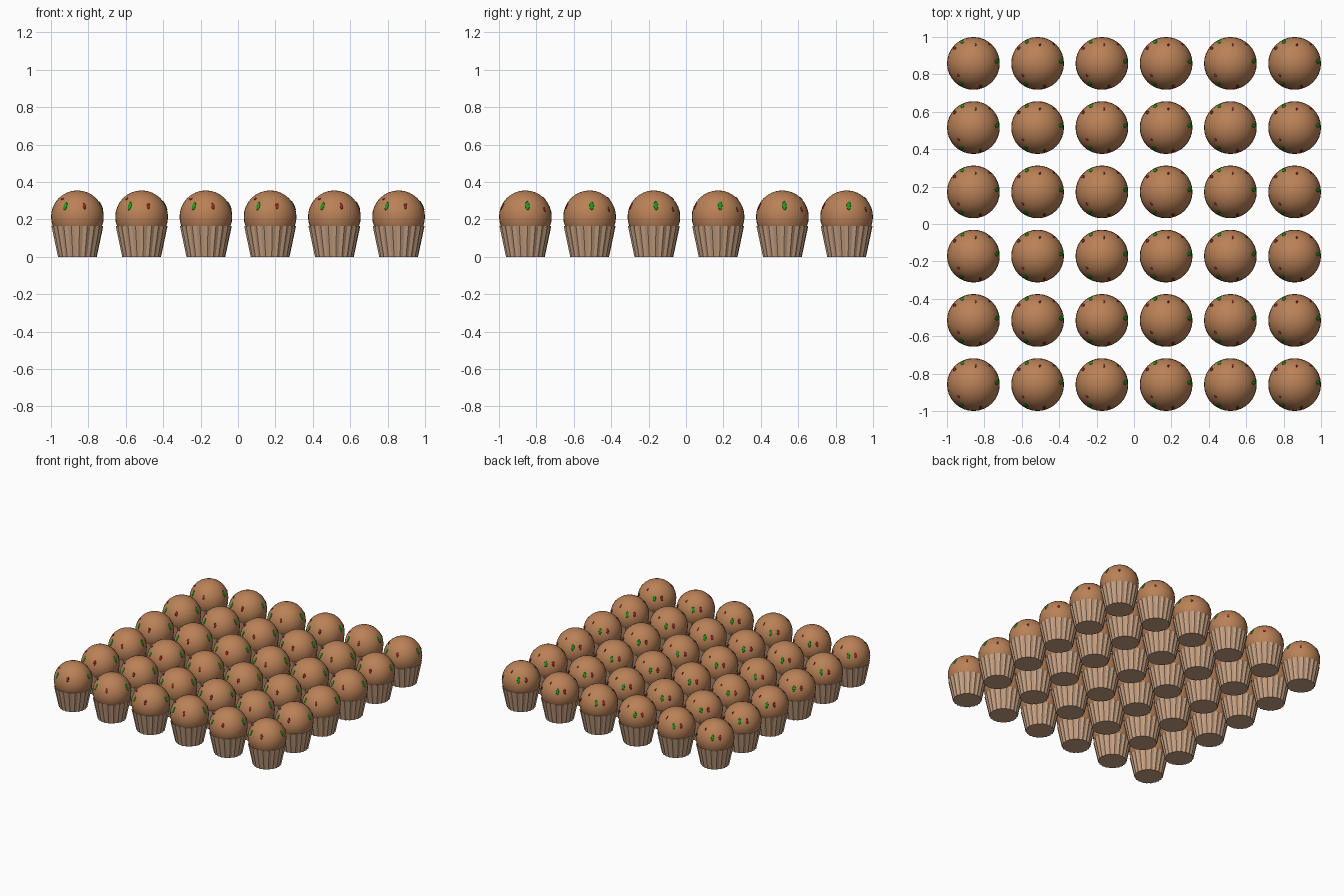
import bpy, bmesh, math
from mathutils import Matrix, Vector

cube = bpy.data.objects.get("Cube")
if cube:
    bpy.data.objects.remove(cube)


def material(name, color):
    m = bpy.data.materials.new(name)
    m.use_nodes = True
    m.diffuse_color = (*color, 1)
    m.node_tree.nodes["Principled BSDF"].inputs["Base Color"].default_value = (*color, 1)
    return m


cake = material("baked cake", (0.49, 0.22, 0.095))
paper = material("paper cup", (0.56, 0.35, 0.22))
red = material("red sprinkle", (0.32, 0.02, 0.015))
green = material("green sprinkle", (0.01, 0.32, 0.01))

PITCH, COUNT = 0.3435, 6
RADIUS, DOME_Z, CUP_TOP = 0.141, 0.214, 0.165


def to_mesh(bm, name, *mats):
    bmesh.ops.recalc_face_normals(bm, faces=bm.faces)
    me = bpy.data.meshes.new(name)
    bm.to_mesh(me)
    bm.free()
    for m in mats:
        me.materials.append(m)
    return me


def make_cup():
    # pleated paper wall, tapering to a flat base
    bm = bmesh.new()
    sides = 40
    rings = []
    for z, r, depth in ((0, 0.104, 0.006), (CUP_TOP, 0.139, 0.007)):
        ring = []
        for i in range(sides):
            a = math.tau * (i + 0.5) / sides
            rr = r - depth * (i % 2)
            ring.append(bm.verts.new((rr * math.cos(a), rr * math.sin(a), z)))
        rings.append(ring)
    low, high = rings
    for i in range(sides):
        j = (i + 1) % sides
        bm.faces.new((low[i], low[j], high[j], high[i]))
    bm.faces.new(low[::-1])
    bm.faces.new(high)
    return to_mesh(bm, "cup", paper)


def make_dome():
    # ball of cake, trimmed just inside the cup
    bm = bmesh.new()
    bmesh.ops.create_uvsphere(bm, u_segments=32, v_segments=16, radius=RADIUS,
                              matrix=Matrix.Translation((0, 0, DOME_Z)))
    cut = bmesh.ops.bisect_plane(bm, geom=bm.verts[:] + bm.edges[:] + bm.faces[:],
                                 plane_co=(0, 0, CUP_TOP - 0.01), plane_no=(0, 0, 1),
                                 clear_inner=True)
    edges = [e for e in cut["geom_cut"] if isinstance(e, bmesh.types.BMEdge)]
    bmesh.ops.edgeloop_fill(bm, edges=edges)
    for f in bm.faces:
        f.smooth = len(f.verts) < 5
    return to_mesh(bm, "dome", cake)


def make_sprinkles():
    # azimuth, elevation, half width, half length, colour slot
    spots = [(-73, 24, 0.009, 0.019, 0), (-120, 24, 0.011, 0.025, 1),
             (5, 25, 0.012, 0.027, 1), (50, 16, 0.007, 0.014, 0),
             (117, 22, 0.011, 0.024, 1), (141, 22, 0.010, 0.020, 0),
             (83, 44, 0.005, 0.012, 0), (219, 43, 0.010, 0.008, 0)]
    bm = bmesh.new()
    for az, el, w, h, slot in spots:
        a, e = math.radians(az), math.radians(el)
        out = Vector((math.cos(a) * math.cos(e), math.sin(a) * math.cos(e), math.sin(e)))
        side = Vector((-math.sin(a), math.cos(a), 0))
        up = out.cross(side)
        frame = Matrix((side, up, out)).transposed().to_4x4()
        place = (Matrix.Translation(out * (RADIUS - 0.001) + Vector((0, 0, DOME_Z)))
                 @ frame @ Matrix.Diagonal((w, h, 0.004, 1)))
        before = set(bm.faces)
        bmesh.ops.create_uvsphere(bm, u_segments=8, v_segments=6, radius=1, matrix=place)
        for f in set(bm.faces) - before:
            f.material_index = slot
            f.smooth = True
    return to_mesh(bm, "sprinkles", red, green)


# square tray layout of identical cakes
parts = [make_cup(), make_dome(), make_sprinkles()]
for row in range(COUNT):
    for col in range(COUNT):
        for me in parts:
            ob = bpy.data.objects.new(f"{me.name}_{row + 1}_{col + 1}", me)
            ob.location = ((col - (COUNT - 1) / 2) * PITCH,
                           (row - (COUNT - 1) / 2) * PITCH, 0)
            bpy.context.collection.objects.link(ob)
